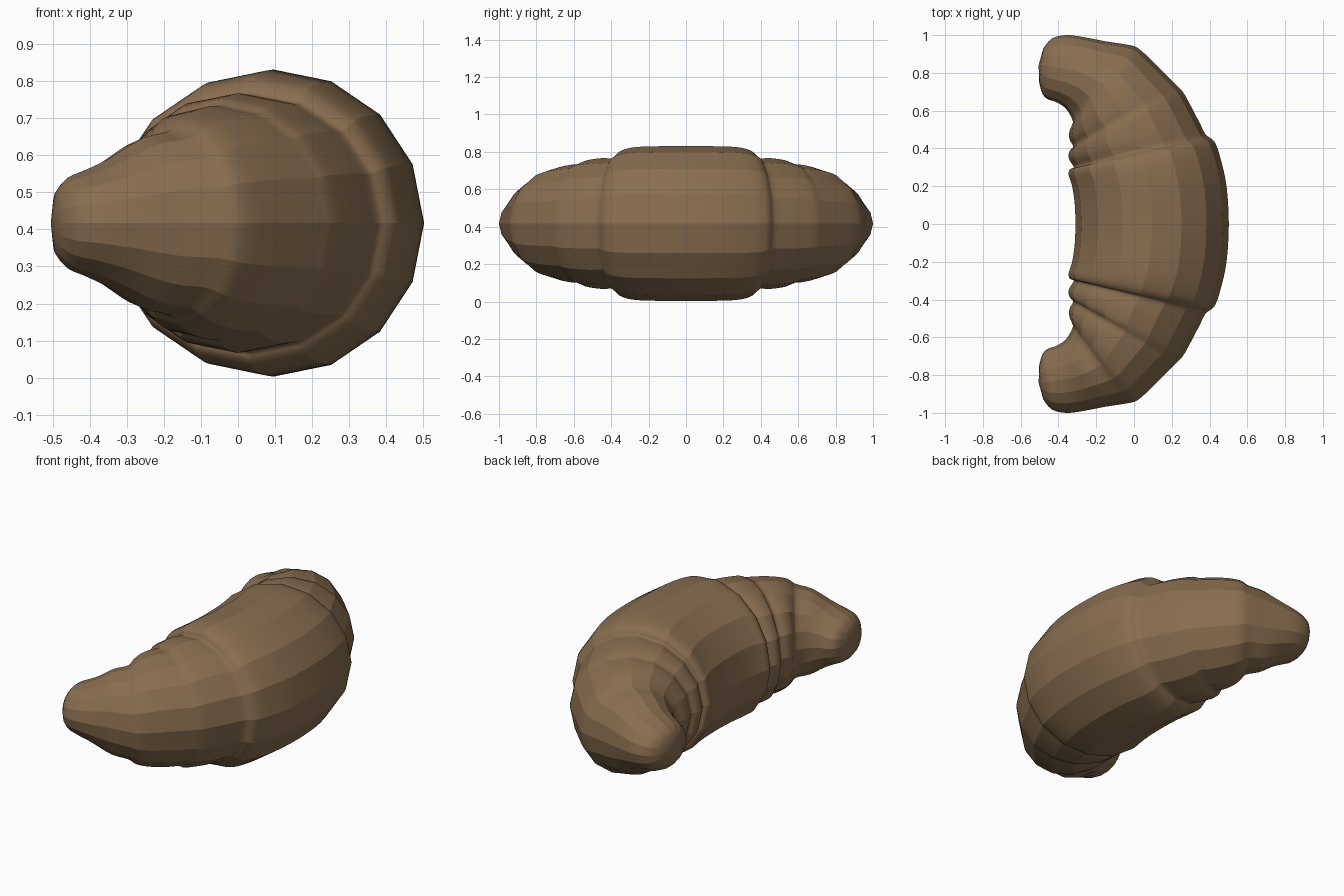
import bpy, bmesh, math
from mathutils import Vector

cube = bpy.data.objects.get("Cube")
if cube:
    bpy.data.objects.remove(cube, do_unlink=True)

SIDES = 16
STEPS = 3
MID_Z = 0.417

# Cross-sections from the middle to one tip:
# inner x, inner y, outer x, outer y, half height
half = [
    # wide middle layer and its lip
    (-.31, 0, .502, 0, .414),
    (-.315, .12, .49, .2, .413),
    (-.33, .21, .46, .34, .408),
    (-.346, .26, .432, .425, .392),
    (-.34, .29, .405, .455, .368),
    (-.318, .3, .378, .475, .347),
    # second layer
    (-.345, .345, .34, .55, .35),
    (-.342, .385, .268, .685, .337),
    (-.322, .41, .23, .73, .317),
    # third layer
    (-.342, .45, .19, .77, .315),
    (-.342, .49, .1, .86, .302),
    (-.33, .52, .02, .932, .278),
    (-.325, .55, -.04, .95, .248),
    # rounded tip
    (-.36, .61, -.15, .967, .23),
    (-.41, .645, -.27, .99, .178),
    (-.455, .66, -.36, 1, .145),
    (-.485, .69, -.435, .982, .122),
    (-.502, .75, -.48, .93, .085),
]
sections = [Vector(s) for s in half]
mirrored = [Vector((a, -b, c, -d, h)) for a, b, c, d, h in half[:0:-1]]
sections = mirrored + sections


def blend(p0, p1, p2, p3, t):
    """Smooth curve between the neighbouring sections p1 and p2."""
    m1, m2 = (p2 - p0) / 2, (p3 - p1) / 2
    u = 1 - t
    return (p1 * (1 + 2 * t) * u * u + m1 * t * u * u
            + p2 * t * t * (3 - 2 * t) - m2 * t * t * u)


# Refine the sections along the length
path = []
last = len(sections) - 1
for i in range(last):
    quad = [sections[min(max(i + k, 0), last)] for k in (-1, 0, 1, 2)]
    path += [blend(*quad, s / STEPS) for s in range(STEPS)]
path.append(sections[last])

# Loft the rings into a body
bm = bmesh.new()


def ring(section):
    xi, yi, xo, yo, h = section
    inner, outer = Vector((xi, yi, MID_Z)), Vector((xo, yo, MID_Z))
    centre, reach = (inner + outer) / 2, (outer - inner) / 2
    verts = []
    for k in range(SIDES):
        a = math.tau * k / SIDES
        verts.append(bm.verts.new(
            centre + reach * math.cos(a) + Vector((0, 0, h * math.sin(a)))))
    return verts


rings = [ring(s) for s in path]
for r, q in zip(rings, rings[1:]):
    for k in range(SIDES):
        n = (k + 1) % SIDES
        bm.faces.new((r[k], r[n], q[n], q[k]))
        # Lengthwise ridges stay crisp
        bm.edges.get((r[k], q[k])).smooth = False

# Close both tips with a shallow dome
for end in (rings[0], rings[-1]):
    centre = sum((v.co for v in end), Vector()) / SIDES
    tip = bm.verts.new(centre + Vector((-.014, 0, 0)))
    for k in range(SIDES):
        bm.faces.new((end[k], end[(k + 1) % SIDES], tip))

for f in bm.faces:
    f.smooth = True
bmesh.ops.recalc_face_normals(bm, faces=bm.faces)

mesh = bpy.data.meshes.new("croissant_body")
bm.to_mesh(mesh)
bm.free()
body = bpy.data.objects.new("croissant_body", mesh)
bpy.context.collection.objects.link(body)

# Baked crust colour
crust = bpy.data.materials.new("baked_brown")
crust.use_nodes = True
colour = (.25, .155, .08, 1)
crust.diffuse_color = colour
shader = crust.node_tree.nodes["Principled BSDF"]
shader.inputs["Base Color"].default_value = colour
shader.inputs["Roughness"].default_value = .7
mesh.materials.append(crust)
